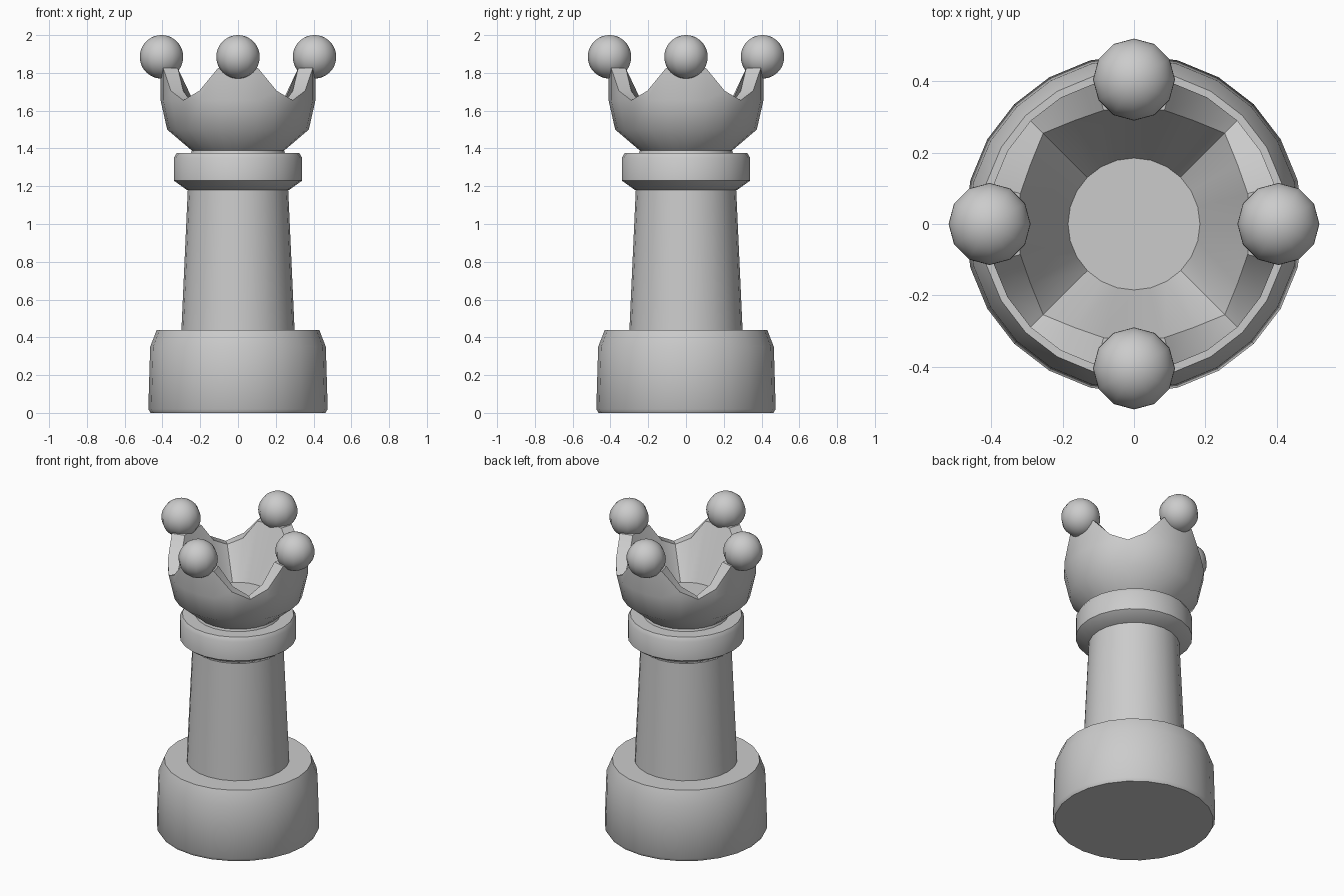
import bpy, bmesh
from math import sin, cos, pi, radians

cube = bpy.data.objects.get("Cube")
if cube:
    bpy.data.objects.remove(cube, do_unlink=True)

SIDES = 24
STEP = 2 * pi / SIDES

gray = bpy.data.materials.new("light_gray")
gray.use_nodes = True
color = (0.6, 0.6, 0.6, 1)
gray.diffuse_color = color
gray.node_tree.nodes["Principled BSDF"].inputs["Base Color"].default_value = color


def finish(name, bm, angle=35):
    bmesh.ops.remove_doubles(bm, verts=bm.verts, dist=0.0005)
    bmesh.ops.recalc_face_normals(bm, faces=bm.faces)
    mesh = bpy.data.meshes.new(name)
    bm.to_mesh(mesh)
    bm.free()
    mesh.materials.append(gray)
    obj = bpy.data.objects.new(name, mesh)
    bpy.context.collection.objects.link(obj)
    bpy.ops.object.select_all(action='DESELECT')
    obj.select_set(True)
    bpy.context.view_layer.objects.active = obj
    bpy.ops.object.shade_smooth_by_angle(angle=radians(angle))
    return obj


def loft(name, rings, angle=35):
    """Joins rings, each a function of the side index giving (radius, height)."""
    bm = bmesh.new()
    loops = []
    for ring in rings:
        loop = []
        for i in range(SIDES):
            r, z = ring(i)
            loop.append(bm.verts.new((r * cos(i * STEP), r * sin(i * STEP), z)))
        loops.append(loop)
    for a, b in zip(loops, loops[1:]):
        for i in range(SIDES):
            j = (i + 1) % SIDES
            bm.faces.new((a[i], a[j], b[j], b[i]))
    bm.faces.new(loops[0])
    bm.faces.new(loops[-1])
    return finish(name, bm, angle)


def level(r, z):
    return lambda i: (r, z)


def turned(name, profile, angle=35):
    return loft(name, [level(r, z) for r, z in profile], angle)


# Turned base, column and collar
turned("base", [(0.463, 0), (0.475, 0.02), (0.465, 0.35), (0.43, 0.44)], 50)
turned("column", [(0.30, 0.43), (0.265, 1.2)])
turned("collar", [(0.27, 1.18), (0.34, 1.23), (0.34, 1.35), (0.325, 1.375)], 50)
turned("neck", [(0.25, 1.37), (0.24, 1.40)])

# Crown cup: rim height and inner radius follow the distance from the nearest tip
RIM_Z = (1.825, 1.825, 1.705, 1.655)
RIM_INNER = (0.33, 0.33, 0.335, 0.36)


def from_tip(i):
    k = i % 6
    return min(k, 6 - k)


loft("crown", [
    level(0.24, 1.385),
    level(0.375, 1.5),
    level(0.41, 1.655),
    lambda i: (0.41, RIM_Z[from_tip(i)]),
    lambda i: (RIM_INNER[from_tip(i)], RIM_Z[from_tip(i)]),
    level(0.185, 1.49),
], 40)

# Balls on the four tips
for k, side in enumerate(("left", "back", "right", "front")):
    bm = bmesh.new()
    bmesh.ops.create_uvsphere(bm, u_segments=12, v_segments=24, radius=0.115)
    ball = finish(side + "_ball", bm)
    ball.location = (0.405 * cos(k * pi / 2), 0.405 * sin(k * pi / 2), 1.885)
